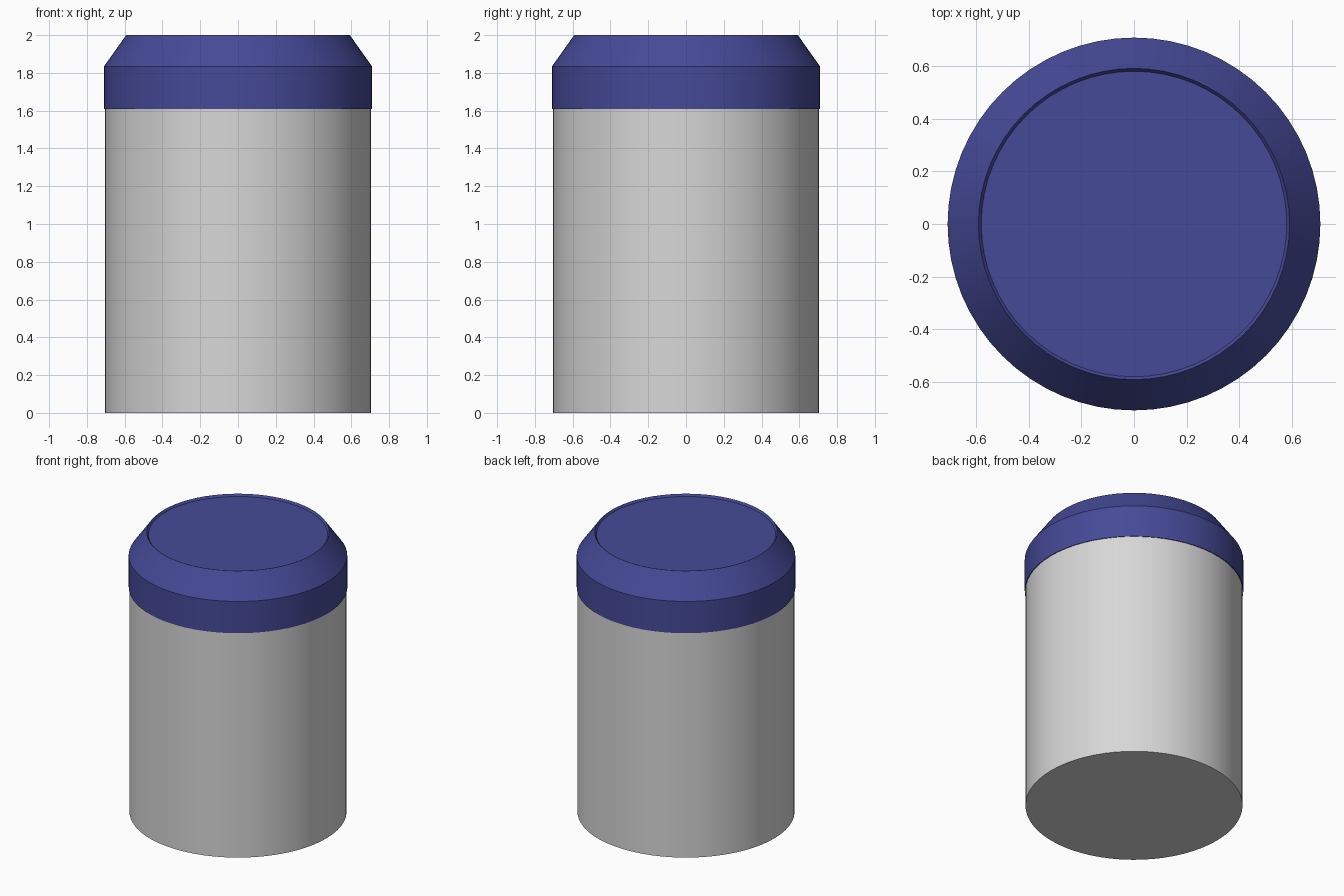
import bpy, bmesh, math

if "Cube" in bpy.data.objects:
    bpy.data.objects.remove(bpy.data.objects["Cube"])

SEGMENTS = 64


def material(name, rgb):
    m = bpy.data.materials.new(name)
    m.diffuse_color = (*rgb, 1.0)
    m.use_nodes = True
    m.node_tree.nodes["Principled BSDF"].inputs["Base Color"].default_value = m.diffuse_color
    return m


def lathe(name, profile, mat):
    """Revolve (radius, z) points about z and cap both ends."""
    bm = bmesh.new()
    rings = []
    for r, z in profile:
        rings.append([bm.verts.new((r * math.cos(2 * math.pi * i / SEGMENTS),
                                    r * math.sin(2 * math.pi * i / SEGMENTS), z))
                      for i in range(SEGMENTS)])
    for low, high in zip(rings, rings[1:]):
        for i in range(SEGMENTS):
            j = (i + 1) % SEGMENTS
            bm.faces.new((low[i], low[j], high[j], high[i]))
    bm.faces.new(rings[0][::-1])
    bm.faces.new(rings[-1])
    bmesh.ops.recalc_face_normals(bm, faces=bm.faces)
    mesh = bpy.data.meshes.new(name)
    bm.to_mesh(mesh)
    bm.free()
    mesh.materials.append(mat)
    obj = bpy.data.objects.new(name, mesh)
    bpy.context.collection.objects.link(obj)
    bpy.ops.object.select_all(action='DESELECT')
    obj.select_set(True)
    bpy.context.view_layer.objects.active = obj
    bpy.ops.object.shade_smooth_by_angle(angle=math.radians(30))
    return obj


grey = material("light grey", (0.68, 0.68, 0.68))
blue = material("dark blue", (0.06, 0.068, 0.31))

# Plain cylindrical container
lathe("container_body", [(0.704, 0.0), (0.704, 1.608)], grey)

# Bevelled lid with a shallow recessed top
lathe("lid", [(0.709, 1.608), (0.709, 1.835), (0.592, 2.0), (0.581, 1.985)], blue)
